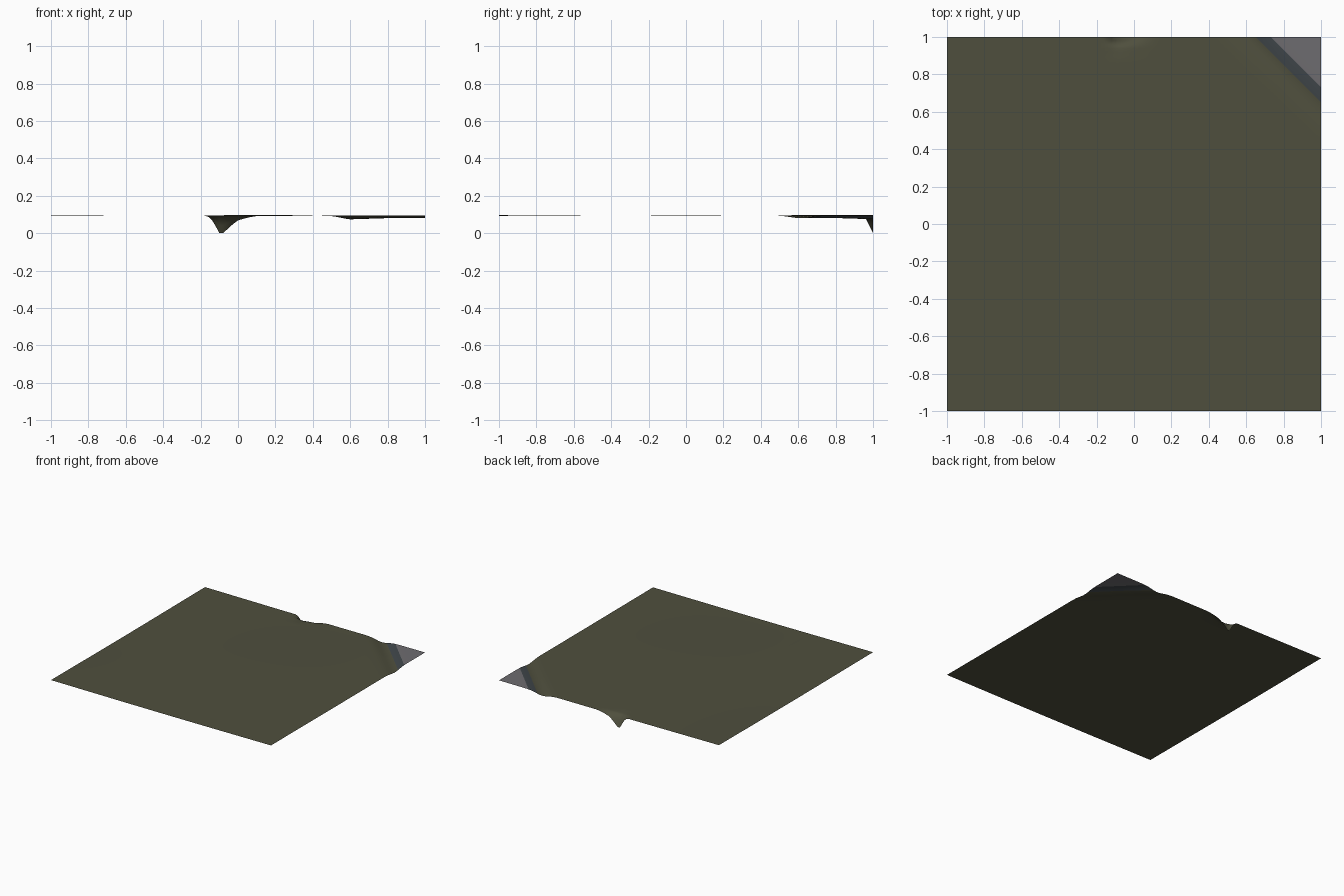
import bpy, bmesh, math
from mathutils import Vector

if "Cube" in bpy.data.objects:
    bpy.data.objects.remove(bpy.data.objects["Cube"])


def material(name, rgb):
    m = bpy.data.materials.new(name)
    m.diffuse_color = (*rgb, 1)
    m.use_nodes = True
    m.node_tree.nodes["Principled BSDF"].inputs["Base Color"].default_value = m.diffuse_color
    return m


def interp(pts, t):
    # smooth interpolation through a short profile
    if t <= pts[0][0]:
        return pts[0][1]
    for (a, za), (b, zb) in zip(pts, pts[1:]):
        if t <= b:
            return za + (zb - za) * (t - a) / (b - a)
    return pts[-1][1]


# depth of the gully where it meets the back edge, by x
GULLY = [(-0.17, 0), (-0.15, 0.01), (-0.13, 0.035), (-0.11, 0.075), (-0.10, 0.092),
         (-0.08, 0.095), (-0.06, 0.075), (-0.03, 0.047), (0, 0.025), (0.05, 0.01), (0.11, 0)]
# share of that depth, by y
FADE = [(0.88, 0), (0.94, 0.05), (0.96, 0.12), (1.0, 1)]


def height(x, y):
    z = 0.095 + 0.0015 * math.sin(2.3 * x + 1.2) * math.cos(2.9 * y)
    z += 0.002 * max(0, -x - 0.4)
    # shallow ditch running diagonally in front of the paved corner
    d = (x + y - 1.61) / 0.075
    z -= (0.014 + 0.006 * max(0, y - x) / 0.4) * math.exp(-d * d)
    return max(0, z - interp(GULLY, x) * interp(FADE, y))


bm = bmesh.new()
bmesh.ops.create_grid(bm, x_segments=100, y_segments=100, size=1)
# cut the colour borders along the diagonal
for s in (1.65, 1.73):
    bmesh.ops.bisect_plane(bm, geom=bm.verts[:] + bm.edges[:] + bm.faces[:], dist=1e-5,
                           plane_co=Vector((s / 2, s / 2, 0)), plane_no=Vector((1, 1, 0)))
for v in bm.verts:
    v.co.z = height(v.co.x, v.co.y)
lowest = min(v.co.z for v in bm.verts)
for v in bm.verts:
    v.co.z -= lowest
for f in bm.faces:
    c = f.calc_center_median()
    s = c.x + c.y
    f.material_index = 2 if s > 1.73 else 1 if s > 1.65 else 0
    f.smooth = True
    if f.normal.z < 0:
        f.normal_flip()

me = bpy.data.meshes.new("terrain")
bm.to_mesh(me)
bm.free()
for m in (material("olive grass", (0.078, 0.078, 0.047)),
          material("dark slate verge", (0.052, 0.063, 0.070)),
          material("grey paving", (0.155, 0.150, 0.160))):
    me.materials.append(m)
terrain = bpy.data.objects.new("terrain", me)
bpy.context.collection.objects.link(terrain)
